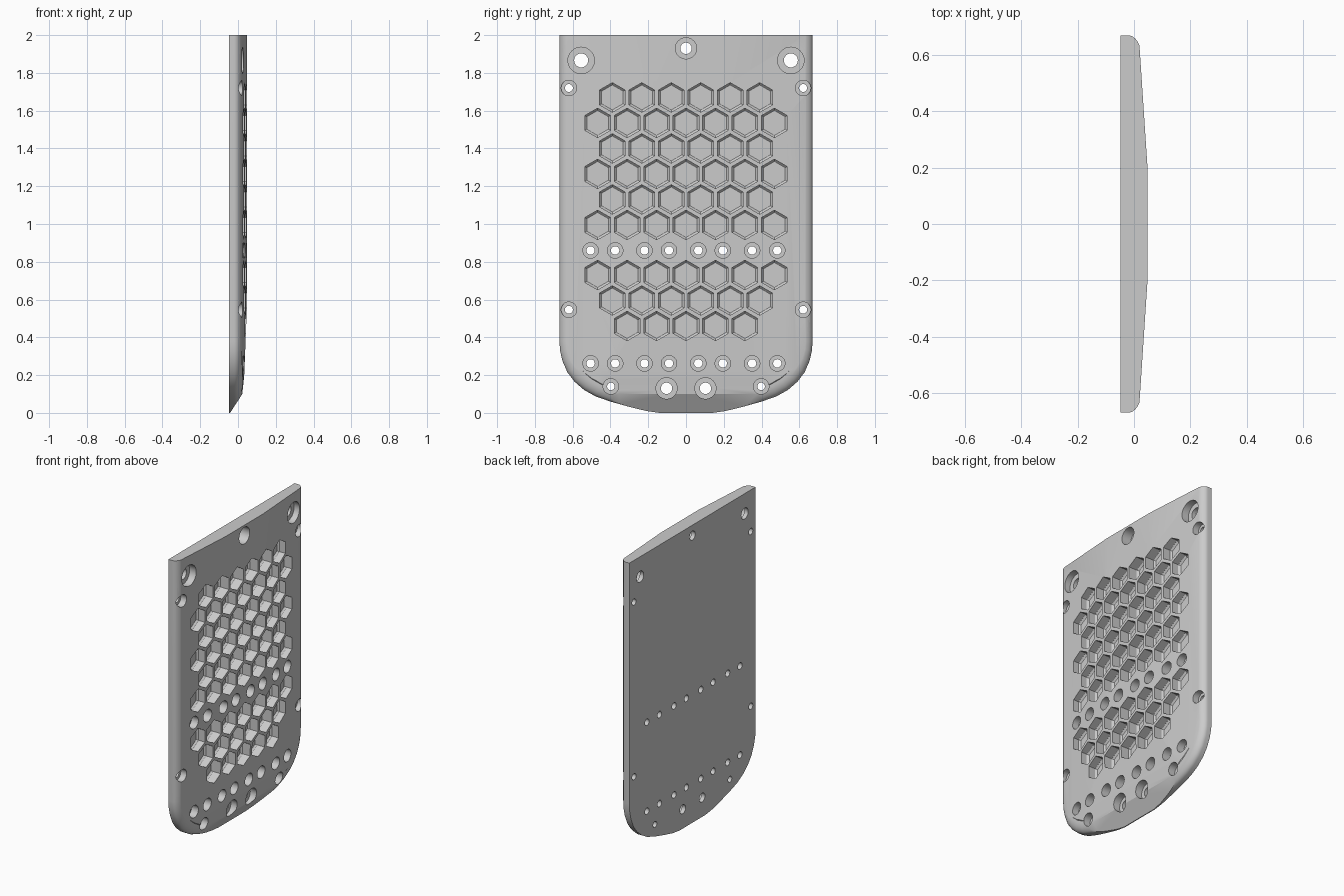
import bpy, bmesh, math
from mathutils import Vector

if "Cube" in bpy.data.objects:
    bpy.data.objects.remove(bpy.data.objects["Cube"])

BACK, FRONT, MID = -0.048, 0.048, -0.02


def make_object(name, bm):
    bmesh.ops.recalc_face_normals(bm, faces=bm.faces)
    mesh = bpy.data.meshes.new(name)
    bm.to_mesh(mesh)
    bm.free()
    ob = bpy.data.objects.new(name, mesh)
    bpy.context.collection.objects.link(ob)
    return ob


def loft(bm, rings):
    """Closed solid through rings of equal point count."""
    vs = [[bm.verts.new(p) for p in r] for r in rings]
    n = len(vs[0])
    for a, b in zip(vs, vs[1:]):
        for i in range(n):
            j = (i + 1) % n
            bm.faces.new((a[i], a[j], b[j], b[i]))
    bm.faces.new(vs[0][::-1])
    bm.faces.new(vs[-1])


def inset(pts, d):
    """Offset a counter-clockwise outline inwards by d."""
    out = []
    for i, p in enumerate(pts):
        a = (p - pts[i - 1]).normalized()
        b = (pts[(i + 1) % len(pts)] - p).normalized()
        na, nb = Vector((-a.y, a.x)), Vector((-b.y, b.x))
        out.append(p + (na + nb) * d / (1 + na.dot(nb)))
    return out


def trim(bm, co, no):
    """Cut away everything on the positive side of a plane and cap it."""
    res = bmesh.ops.bisect_plane(bm, geom=bm.verts[:] + bm.edges[:] + bm.faces[:], dist=1e-6,
                                 plane_co=co, plane_no=no, clear_outer=True)
    edges = [e for e in res["geom_cut"] if isinstance(e, bmesh.types.BMEdge)]
    if edges:
        bmesh.ops.contextual_create(bm, geom=edges)


# Plate: outline with rounded lower corners and a rolled front edge
half = [(0.14, 0.0), (0.21, 0.01), (0.30, 0.032), (0.40, 0.06), (0.48, 0.088), (0.54, 0.122),
        (0.59, 0.165), (0.628, 0.215), (0.654, 0.275), (0.667, 0.33), (0.67, 0.38), (0.67, 2.2)]
outline = [Vector(p) for p in half] + [Vector((-y, z)) for y, z in reversed(half)]
steps = [(0, BACK), (0, MID)]
for k in range(1, 9):
    t = k / 8 * math.pi / 2
    steps.append((0.07 * (1 - math.cos(t)), MID + 0.045 * math.sin(t)))
steps.append((0.10, 0.06))
bm = bmesh.new()
loft(bm, [[(x, p.x, p.y) for p in inset(outline, d)] for d, x in steps])

# Facets: flat front, sloping flanks, tapering lower end, straight top
trim(bm, (FRONT, 0, 1), (1, 0, 0))
for s in (1, -1):
    trim(bm, (FRONT, 0.2 * s, 1), (0.41, 0.027 * s, 0))
for (x0, z0), (x1, z1) in [((0.048, 0.58), (0.033, 0.2)), ((0.033, 0.2), (0.023, 0.1)),
                           ((0.023, 0.1), (-0.042, 0.0))]:
    trim(bm, (x0, 0, z0), (z0 - z1, 0, x1 - x0))
trim(bm, (0, 0, 2), (0, 0, 1))
plate = make_object("plate", bm)

# Cutters: stepped holes and hexagonal pockets
bm = bmesh.new()


def cutter(y, z, n, sections):
    loft(bm, [[(x, y + r * math.sin(2 * math.pi * i / n), z + r * math.cos(2 * math.pi * i / n))
               for i in range(n)] for x, r in sections])


def screw_hole(y, z, outer, inner):
    cutter(y, z, 32, [(-0.1, inner), (MID, inner), (MID, outer), (0.1, outer)])


for s in (1, -1):
    screw_hole(0.555 * s, 1.866, 0.070, 0.037)
    screw_hole(0.62 * s, 1.72, 0.041, 0.021)
    screw_hole(0.62 * s, 0.546, 0.041, 0.021)
    screw_hole(0.398 * s, 0.14, 0.041, 0.020)
    screw_hole(0.103 * s, 0.13, 0.056, 0.030)
screw_hole(0, 1.93, 0.056, 0.030)
for z in (0.86, 0.262):
    for y in (-0.505, -0.375, -0.22, -0.09, 0.065, 0.195, 0.35, 0.483):
        screw_hole(y, z, 0.041, 0.022)

rows = [(1.67, 6), (1.535, 7), (1.4, 6), (1.265, 7), (1.13, 6), (0.995, 7),
        (0.73, 7), (0.595, 6), (0.46, 5)]
for z, count in rows:
    for i in range(count):
        cutter((i - (count - 1) / 2) * 0.156, z, 6,
               [(-0.024, 0.066), (-0.021, 0.071), (-0.012, 0.078), (0.1, 0.078)])
holes = make_object("hole_cutter", bm)
holes.hide_render = True

mod = plate.modifiers.new("holes", "BOOLEAN")
mod.operation, mod.solver, mod.object = "DIFFERENCE", "EXACT", holes
bpy.context.view_layer.objects.active = plate
plate.select_set(True)
bpy.ops.object.modifier_apply(modifier="holes")
bpy.data.objects.remove(holes)
bpy.ops.object.shade_smooth_by_angle(angle=math.radians(25))
